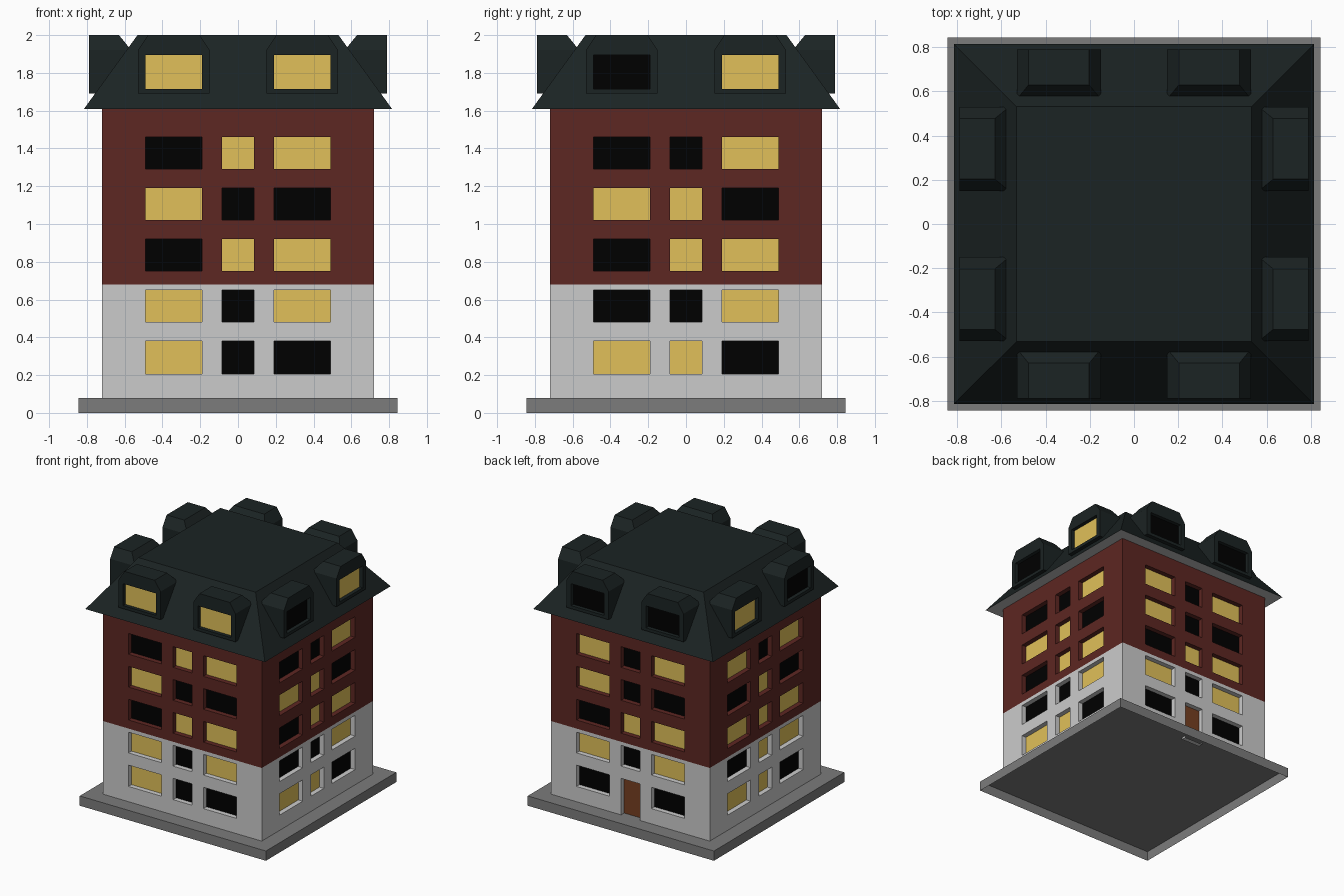
import bpy, bmesh
from mathutils import Matrix, Vector
from math import pi

if "Cube" in bpy.data.objects:
    bpy.data.objects.remove(bpy.data.objects["Cube"])

COLORS = {
    "lower_walls": (0.58, 0.58, 0.58), "upper_walls": (0.11, 0.02, 0.016),
    "roof": (0.011, 0.017, 0.017), "dormers": (0.011, 0.017, 0.017),
    "soffit": (0.5, 0.5, 0.5), "base_slab": (0.2, 0.2, 0.2),
    "lit_windows": (0.75, 0.53, 0.1), "dark_windows": (0.0, 0.0, 0.0),
    "door": (0.18, 0.05, 0.015),
}
parts = {name: bmesh.new() for name in COLORS}
side = 0  # 0 front, 1 right, 2 back, 3 left


def face(part, pts):
    """Add a polygon, turned to the current side of the building."""
    bm = parts[part]
    rot = Matrix.Rotation(side * pi / 2, 3, 'Z')
    bm.faces.new([bm.verts.new(rot @ Vector(p)) for p in pts])


def upright(part, x0, x1, z0, z1, y):
    face(part, [(x0, y, z0), (x1, y, z0), (x1, y, z1), (x0, y, z1)])


def recess(wall, pane, x0, x1, z0, z1, y, depth):
    """Four reveals and a set-back pane."""
    ring = [(x0, z0), (x1, z0), (x1, z1), (x0, z1)]
    for (ax, az), (bx, bz) in zip(ring, ring[1:] + ring[:1]):
        face(wall, [(ax, y, az), (bx, y, bz), (bx, y + depth, bz), (ax, y + depth, az)])
    upright(pane, x0, x1, z0, z1, y + depth)


def slope(part, r0, z0, r1, z1):
    face(part, [(-r0, -r0, z0), (r0, -r0, z0), (r1, -r1, z1), (-r1, -r1, z1)])


def cap(part, r, z, up):
    pts = [(-r, -r, z), (r, -r, z), (r, r, z), (-r, r, z)]
    face(part, pts if up else pts[::-1])


def dormer(cx, pane):
    yf, yb, yt = -0.79, -0.565, -0.63
    outer = [(-.19, 1.69), (.19, 1.69), (.19, 1.92), (.137, 2.0), (-.137, 2.0), (-.19, 1.92)]
    inner = [(-.15, 1.715), (.15, 1.715), (.15, 1.895), (-.15, 1.895)]
    front = lambda pts: [(cx + x, yf, z) for x, z in pts]
    back = [(cx + x, yt if z > 1.95 else yb, z) for x, z in outer]
    o, i = front(outer), front(inner)
    face("dormers", [o[0], o[1], i[1], i[0]])
    face("dormers", [o[1], o[2], i[2], i[1]])
    face("dormers", [i[3], i[2], o[2], o[3], o[4], o[5]])
    face("dormers", [o[5], o[0], i[0], i[3]])
    for a in range(6):
        b = (a + 1) % 6
        face("dormers", [o[a], back[a], back[b], o[b]])
    face("dormers", [back[5], back[4], back[3], back[2]])
    face("dormers", [back[0], back[5], back[2], back[1]])
    recess("dormers", pane, cx - .15, cx + .15, 1.715, 1.895, yf, .03)


W = 0.72
XS = [-W, -.49, -.19, -.085, .085, .19, .49, W]
ZS = [.08, .205, .38, .48, .65, .68, .75, .92, 1.02, 1.19, 1.29, 1.46, 1.61]
COLS = [(-.49, -.19), (-.085, .085), (.19, .49)]
ROWS = [(1.29, 1.46), (1.02, 1.19), (.75, .92), (.48, .65), (.205, .38)]
PANE = {"Y": "lit_windows", "B": "dark_windows", "D": "door"}
# Per side: dormer pair, then floors from the top (Y lit, B dark, D door)
LIGHTS = ["YY BYY YBB BYY YBY YBB", "BY BBY YYB BYY BBY YYB",
          "BB YBY YBB BYY YBY BDB", "YB YBY BYB YYY BYY YYB"]

for side, code in enumerate(LIGHTS):
    pair, *floors = code.split()
    # Wall openings; the doorway reaches just below the slab top
    openings = []
    for (z0, z1), floor in zip(ROWS, floors):
        for (x0, x1), c in zip(COLS, floor):
            lo = .065 if c == "D" else z0
            openings.append((x0, x1, lo, z1))
            wall = "lower_walls" if z1 < .68 else "upper_walls"
            recess(wall, PANE[c], x0, x1, lo, z1, -W, .04)
    # Wall surface around the openings
    for x0, x1 in zip(XS, XS[1:]):
        for z0, z1 in zip(ZS, ZS[1:]):
            if not any(a <= x0 < b and c <= z0 < d for a, b, c, d in openings):
                upright("lower_walls" if z0 < .68 else "upper_walls", x0, x1, z0, z1, -W)
    # Roof slope, slab edge, dormers
    slope("roof", .815, 1.61, .532, 2.0)
    slope("base_slab", .845, 0, .845, .08)
    for cx, c in zip((-.34, .34), pair):
        dormer(cx, PANE[c])

# Roof top, eave underside and slab top (the slab is open underneath)
side = 0
cap("roof", .532, 2.0, True)
cap("soffit", .815, 1.61, False)
cap("base_slab", .845, .08, True)

# Turn each part into an object
for name, bm in parts.items():
    bmesh.ops.remove_doubles(bm, verts=bm.verts, dist=1e-4)
    if name == "dormers":
        bmesh.ops.recalc_face_normals(bm, faces=bm.faces)
    mesh = bpy.data.meshes.new(name)
    bm.to_mesh(mesh)
    bm.free()
    mat = bpy.data.materials.new(name)
    mat.diffuse_color = (*COLORS[name], 1)
    mat.use_nodes = True
    mat.node_tree.nodes["Principled BSDF"].inputs["Base Color"].default_value = mat.diffuse_color
    mesh.materials.append(mat)
    bpy.context.collection.objects.link(bpy.data.objects.new(name, mesh))
